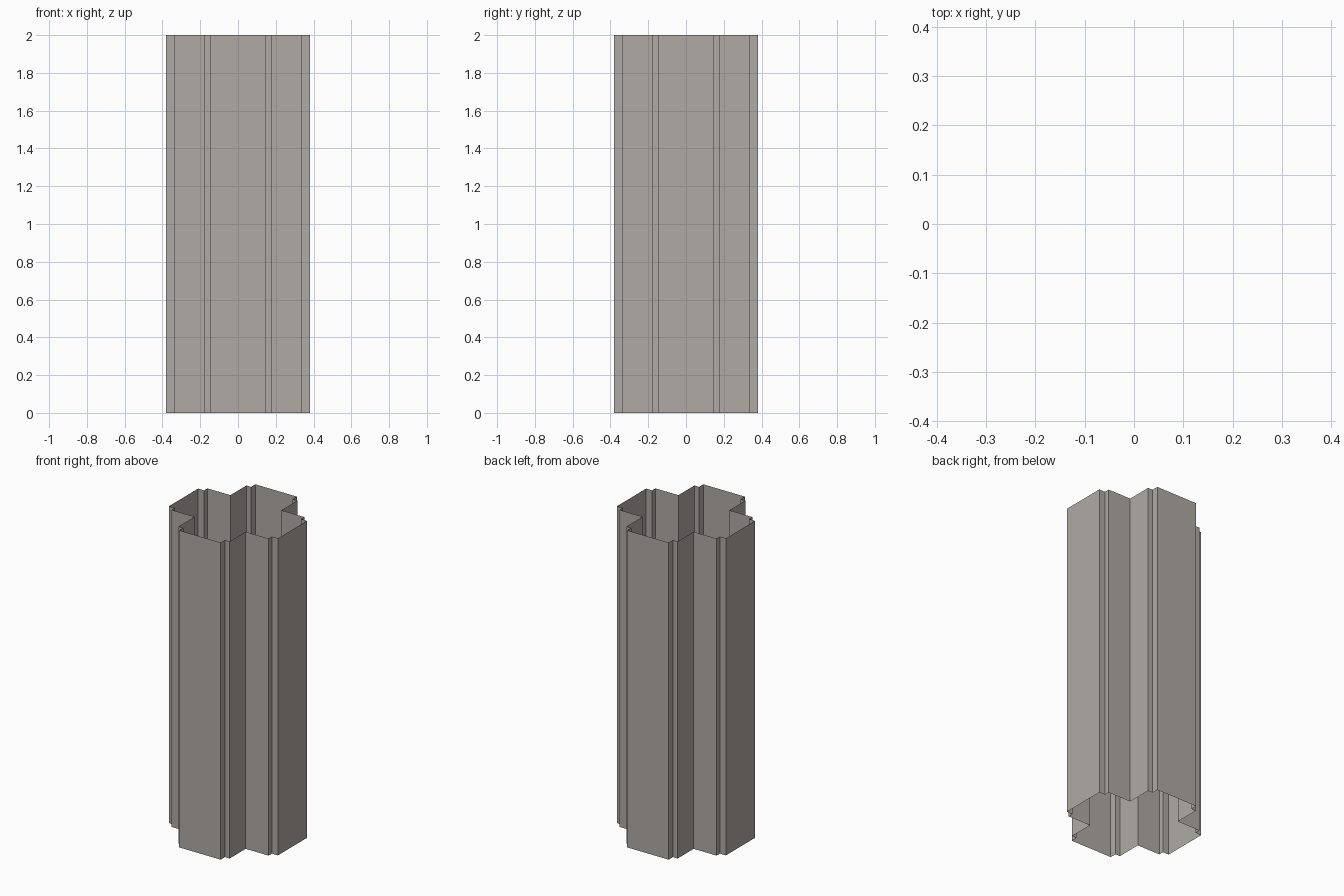
import bpy
import bmesh

if "Cube" in bpy.data.objects:
    bpy.data.objects.remove(bpy.data.objects["Cube"])

HEIGHT = 2.0

# One quarter of the cross-shaped profile: the stepped corner between two arms
QUARTER = [(0.145, -0.38), (0.145, -0.338), (0.178, -0.338), (0.178, -0.178),
           (0.338, -0.178), (0.338, -0.145), (0.38, -0.145)]


def full_profile():
    """Repeat the quarter four times, turning 90 degrees each time."""
    points, quarter = [], QUARTER
    for _ in range(4):
        points += quarter
        quarter = [(-y, x) for x, y in quarter]
    return points


# Warm grey stone
stone = bpy.data.materials.new("warm grey stone")
stone.diffuse_color = (0.43, 0.402, 0.376, 1.0)
stone.use_nodes = True
stone.node_tree.nodes["Principled BSDF"].inputs["Base Color"].default_value = stone.diffuse_color

# Column shaft: thin walls, open at both ends
bm = bmesh.new()
profile = full_profile()
bottom = [bm.verts.new((x, y, 0.0)) for x, y in profile]
top = [bm.verts.new((x, y, HEIGHT)) for x, y in profile]
n = len(profile)
for i in range(n):
    j = (i + 1) % n
    bm.faces.new((bottom[i], bottom[j], top[j], top[i]))

mesh = bpy.data.meshes.new("column_shaft")
bm.to_mesh(mesh)
bm.free()
mesh.materials.append(stone)
shaft = bpy.data.objects.new("column_shaft", mesh)
bpy.context.collection.objects.link(shaft)
